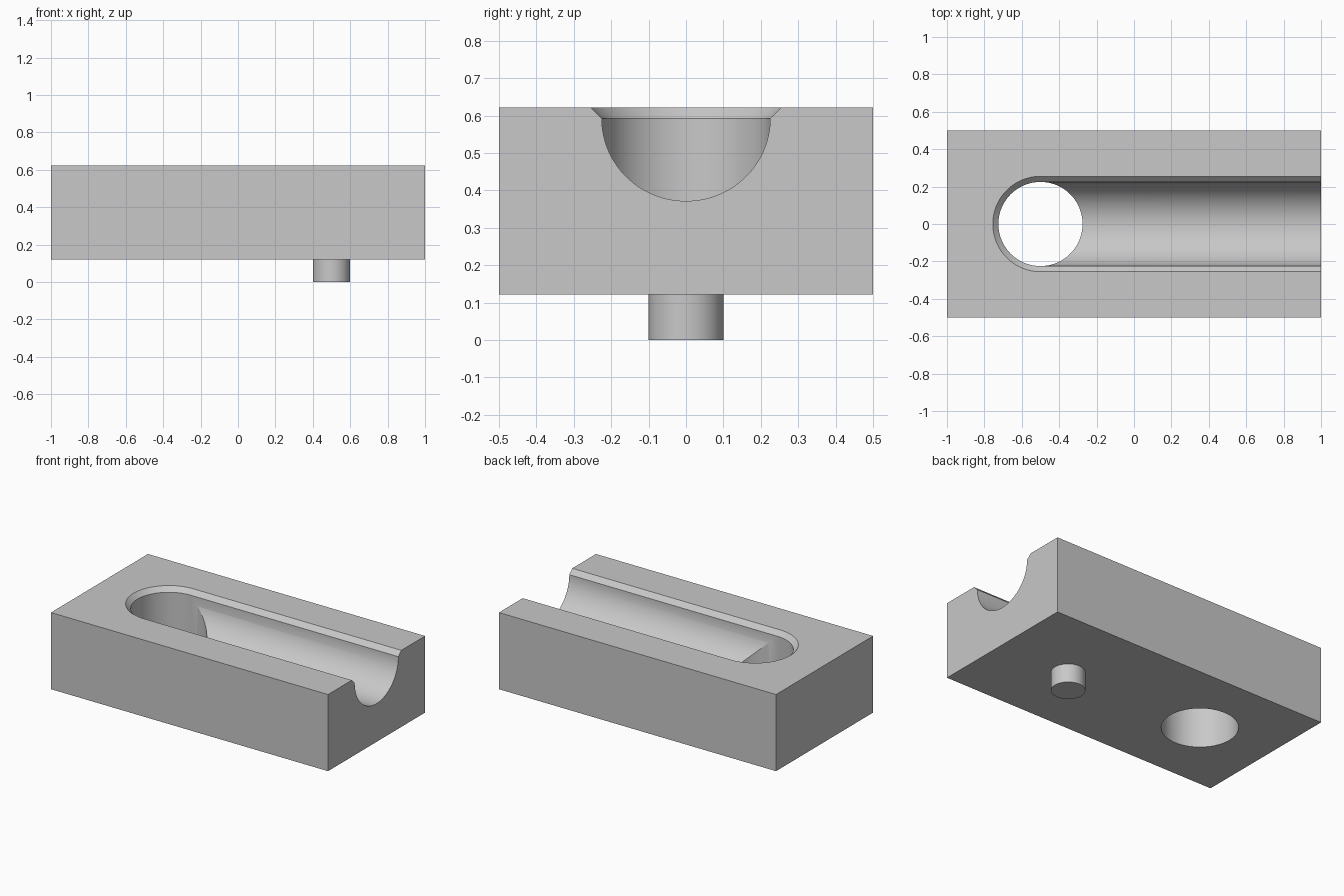
import bpy, bmesh, math

cube = bpy.data.objects.get("Cube")
if cube:
    bpy.data.objects.remove(cube, do_unlink=True)

BOTTOM, TOP = 0.1215, 0.6215    # block underside and upper face
R, CHAMFER = 0.225, 0.03        # channel radius and rim bevel
RIM = TOP - CHAMFER             # where the rim bevel starts
FLOOR = 0.3715                  # lowest line of the channel
OVER = 0.05                     # how far cutters pass the surfaces

grey = bpy.data.materials.new("plain_grey")
grey.use_nodes = True
colour = (0.58, 0.58, 0.58, 1)
grey.diffuse_color = colour
grey.node_tree.nodes["Principled BSDF"].inputs["Base Color"].default_value = colour


def make_object(name, bm):
    bmesh.ops.recalc_face_normals(bm, faces=bm.faces)
    mesh = bpy.data.meshes.new(name)
    bm.to_mesh(mesh)
    bm.free()
    mesh.materials.append(grey)
    obj = bpy.data.objects.new(name, mesh)
    bpy.context.collection.objects.link(obj)
    return obj


def loft(name, rings):
    """Solid skinned through equal rings of points, with capped ends."""
    bm = bmesh.new()
    rows = [[bm.verts.new(p) for p in ring] for ring in rings]
    n = len(rows[0])
    for a, b in zip(rows, rows[1:]):
        for i in range(n):
            j = (i + 1) % n
            bm.faces.new((a[i], a[j], b[j], b[i]))
    bm.faces.new(rows[0])
    bm.faces.new(rows[-1])
    return make_object(name, bm)


def circle(x, r, z, n=96):
    angles = [math.tau * i / n for i in range(n)]
    return [(x + r * math.cos(a), r * math.sin(a), z) for a in angles]


def activate(obj):
    bpy.ops.object.select_all(action="DESELECT")
    obj.select_set(True)
    bpy.context.view_layer.objects.active = obj


def cut(target, cutter):
    cutter.hide_render = True
    mod = target.modifiers.new("cut", "BOOLEAN")
    mod.operation, mod.solver, mod.object = "DIFFERENCE", "EXACT", cutter
    activate(target)
    bpy.ops.object.modifier_apply(modifier=mod.name)
    bpy.data.objects.remove(cutter, do_unlink=True)


# Main block
corners = [(-1, -0.5), (1, -0.5), (1, 0.5), (-1, 0.5)]
block = loft("block", [[(x, y, z) for x, y in corners] for z in (BOTTOM, TOP)])

# Round-bottomed channel with bevelled rim, open at the +x end
flare = R + CHAMFER + OVER
steps = 64
arc = [math.pi * i / steps for i in range(steps + 1)]
profile = [(R * math.cos(a), RIM - (RIM - FLOOR) * math.sin(a)) for a in arc]
profile += [(-flare, TOP + OVER), (flare, TOP + OVER)]
cut(block, loft("channel_cutter", [[(x, y, z) for y, z in profile] for x in (-0.5, 1 + OVER)]))

# Through hole with the same bevelled rim
cut(block, loft("hole_cutter", [circle(-0.5, R, BOTTOM - OVER), circle(-0.5, R, RIM),
                                circle(-0.5, flare, TOP + OVER)]))

# Locating peg under the block
peg = loft("peg", [circle(0.5, 0.1, 0, 64), circle(0.5, 0.1, BOTTOM + 0.005, 64)])

for part in (block, peg):
    activate(part)
    bpy.ops.object.shade_smooth_by_angle(angle=math.radians(20))
